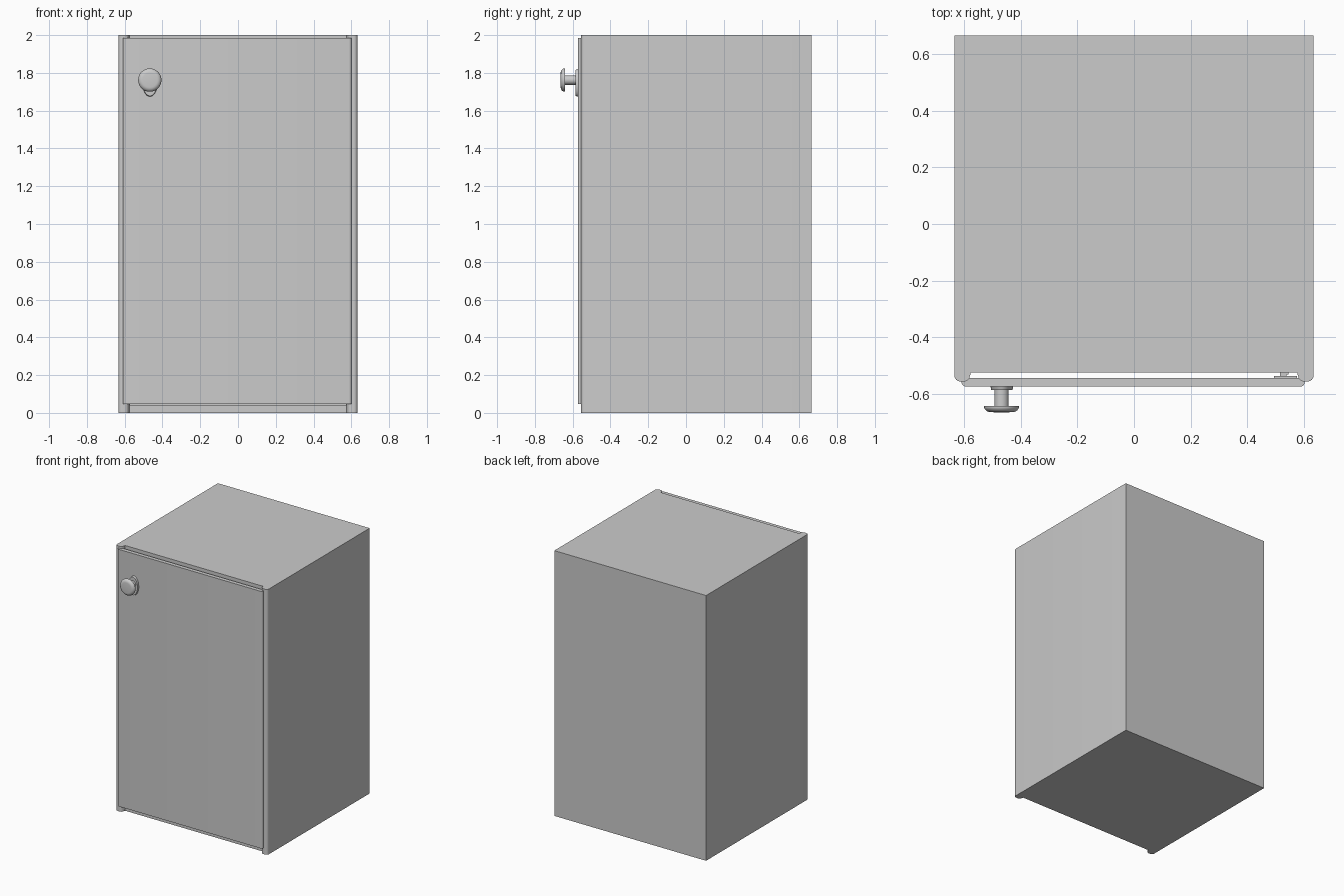
import bpy, bmesh
from math import sin, cos, pi, radians
from mathutils import Matrix

if "Cube" in bpy.data.objects:
    bpy.data.objects.remove(bpy.data.objects["Cube"])


def finish(name, bm, smooth=True):
    bmesh.ops.recalc_face_normals(bm, faces=bm.faces)
    me = bpy.data.meshes.new(name)
    bm.to_mesh(me)
    bm.free()
    ob = bpy.data.objects.new(name, me)
    bpy.context.collection.objects.link(ob)
    if smooth:
        bpy.ops.object.select_all(action='DESELECT')
        ob.select_set(True)
        bpy.context.view_layer.objects.active = ob
        bpy.ops.object.shade_smooth_by_angle(angle=radians(35))
    return ob


def arc(cx, cy, r, a0, a1, n=6):
    return [(cx + r * cos(radians(a0 + (a1 - a0) * i / n)),
             cy + r * sin(radians(a0 + (a1 - a0) * i / n))) for i in range(n + 1)]


def prism(pts, z0, z1):
    bm = bmesh.new()
    face = bm.faces.new([bm.verts.new((x, y, z0)) for x, y in pts])
    top = bmesh.ops.extrude_face_region(bm, geom=[face], use_keep_orig=True)['geom']
    for v in top:
        if isinstance(v, bmesh.types.BMVert):
            v.co.z = z1
    return bm


def box(name, x0, x1, y0, y1, z0, z1):
    return finish(name, prism([(x0, y0), (x1, y0), (x1, y1), (x0, y1)], z0, z1), False)


# Carcass: plan outline with rounded front stiles, then a hollowed interior
right = [(0.575, -0.523), (0.581, -0.545)] + arc(0.597, -0.539, 0.016, 215, 270, 3) \
    + arc(0.613, -0.535, 0.02, 270, 360)
right += [(0.633, 0.665)]
left = [(-x, y) for x, y in reversed(right)]
bm = prism(right + left, 0, 2)
bmesh.ops.recalc_face_normals(bm, faces=bm.faces)
front = next(f for f in bm.faces
             if all(abs(v.co.y + 0.523) < 1e-4 for v in f.verts))
bmesh.ops.inset_individual(bm, faces=[front], thickness=0.055)
for v in front.verts:
    v.co.x = 0.572 if v.co.x > 0 else -0.572
geom = bmesh.ops.extrude_discrete_faces(bm, faces=[front])['faces']
bmesh.ops.translate(bm, verts=geom[0].verts, vec=(0, 1.14, 0))
finish('cabinet_body', bm)

# Door with rounded vertical front edges
door = [(0.601, -0.543)] + arc(0.587, -0.558, 0.015, 0, -90)[:]
door += arc(-0.593, -0.558, 0.015, 270, 180) + [(-0.608, -0.543)]
finish('door', prism(door, 0.047, 1.985))

# Knob base plate: upright oval
bm = bmesh.new()
bmesh.ops.create_cone(bm, cap_ends=True, segments=40, radius1=1, radius2=0.94, depth=1,
                      matrix=Matrix.Translation((-0.466, -0.579, 1.747))
                      @ Matrix.Diagonal((0.04, 0.014, 0.073, 1)) @ Matrix.Rotation(pi / 2, 4, 'X'))
finish('knob_plate', bm)

# Turned knob: stem and domed head revolved about y
profile = [(0, -0.58), (0.025, -0.58), (0.025, -0.641), (0.061, -0.641)]
profile += [(0.038 + dx, -0.641 + dy) for dx, dy in
            [(0.0245 * cos(a * pi / 12), -0.0225 * sin(a * pi / 12)) for a in range(1, 7)]]
profile += [(0, -0.6645)]
bm = bmesh.new()
vs = [bm.verts.new((r, y, 0)) for r, y in profile]
es = [bm.edges.new(p) for p in zip(vs, vs[1:])]
bmesh.ops.spin(bm, geom=vs + es, cent=(0, 0, 0), axis=(0, 1, 0), angle=2 * pi, steps=36)
bmesh.ops.remove_doubles(bm, verts=bm.verts, dist=1e-5)
bmesh.ops.translate(bm, verts=bm.verts, vec=(-0.467, 0, 1.762))
finish('door_knob', bm)

# Concealed hinges on the right side of the door
for tag, z in (('lower', 0.3), ('upper', 1.7)):
    box(tag + '_hinge_plate', 0.493, 0.575, -0.544, -0.536, z - 0.05, z + 0.05)
    box(tag + '_hinge_neck', 0.515, 0.537, -0.537, -0.523, z - 0.025, z + 0.025)
    box(tag + '_hinge_arm', 0.515, 0.545, -0.53, -0.40, z - 0.025, z + 0.025)
    box(tag + '_hinge_mount', 0.545, 0.573, -0.47, -0.40, z - 0.05, z + 0.05)
